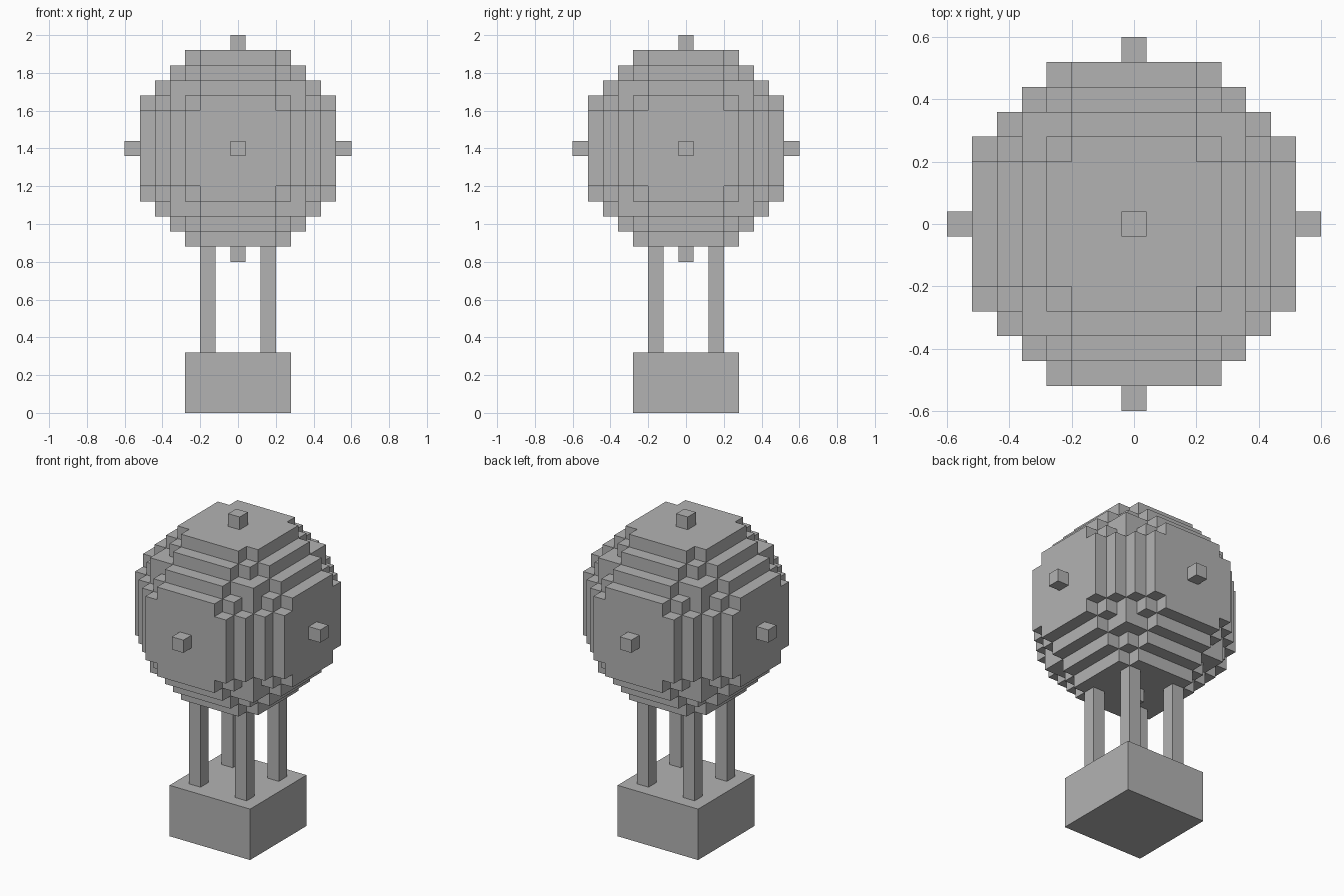
import bpy
import bmesh
from itertools import product
from mathutils import Vector

cube = bpy.data.objects.get("Cube")
if cube:
    bpy.data.objects.remove(cube, do_unlink=True)

CELL = 0.08      # edge of one block
RADIUS = 7       # balloon radius in blocks
CENTRE = Vector((0, 0, 1.4))

grey = bpy.data.materials.new("plain grey")
grey.use_nodes = True
COLOUR = (0.45, 0.45, 0.45, 1)
grey.diffuse_color = COLOUR
grey.node_tree.nodes["Principled BSDF"].inputs["Base Color"].default_value = COLOUR


def add_object(name, bm):
    mesh = bpy.data.meshes.new(name)
    bm.to_mesh(mesh)
    bm.free()
    mesh.materials.append(grey)
    obj = bpy.data.objects.new(name, mesh)
    bpy.context.collection.objects.link(obj)
    return obj


def add_box(name, low, high):
    low, high = Vector(low), Vector(high)
    bm = bmesh.new()
    bmesh.ops.create_cube(bm, size=1)
    for v in bm.verts:
        v.co = (low + high) / 2 + v.co * (high - low)
    return add_object(name, bm)


# Balloon: outer skin of a ball made of blocks
def inside(cell):
    return sum(c * c for c in cell) <= RADIUS ** 2


bm = bmesh.new()
span = range(-RADIUS, RADIUS + 1)
for cell in product(span, repeat=3):
    if not inside(cell):
        continue
    for axis, side in product(range(3), (-1, 1)):
        normal = Vector((0, 0, 0))
        normal[axis] = side
        if inside(Vector(cell) + normal):
            continue
        u = Vector((0, 0, 0))
        u[(axis + 1) % 3] = 1
        v = normal.cross(u)
        mid = Vector(cell) + normal / 2
        corners = [mid + (a * u + b * v) / 2
                   for a, b in ((-1, -1), (1, -1), (1, 1), (-1, 1))]
        bm.faces.new([bm.verts.new(CENTRE + c * CELL) for c in corners])
bmesh.ops.remove_doubles(bm, verts=bm.verts, dist=CELL / 100)
add_object("balloon", bm)

# Basket
add_box("basket", (-0.28, -0.28, 0), (0.28, 0.28, 0.32))

# Four posts joining the basket to the balloon
for x, x_name in ((-0.16, "right"), (0.16, "left")):
    for y, y_name in ((-0.16, "front"), (0.16, "back")):
        half = CELL / 2
        add_box(f"{y_name}_{x_name}_post",
                (x - half, y - half, 0.32), (x + half, y + half, 0.88))
